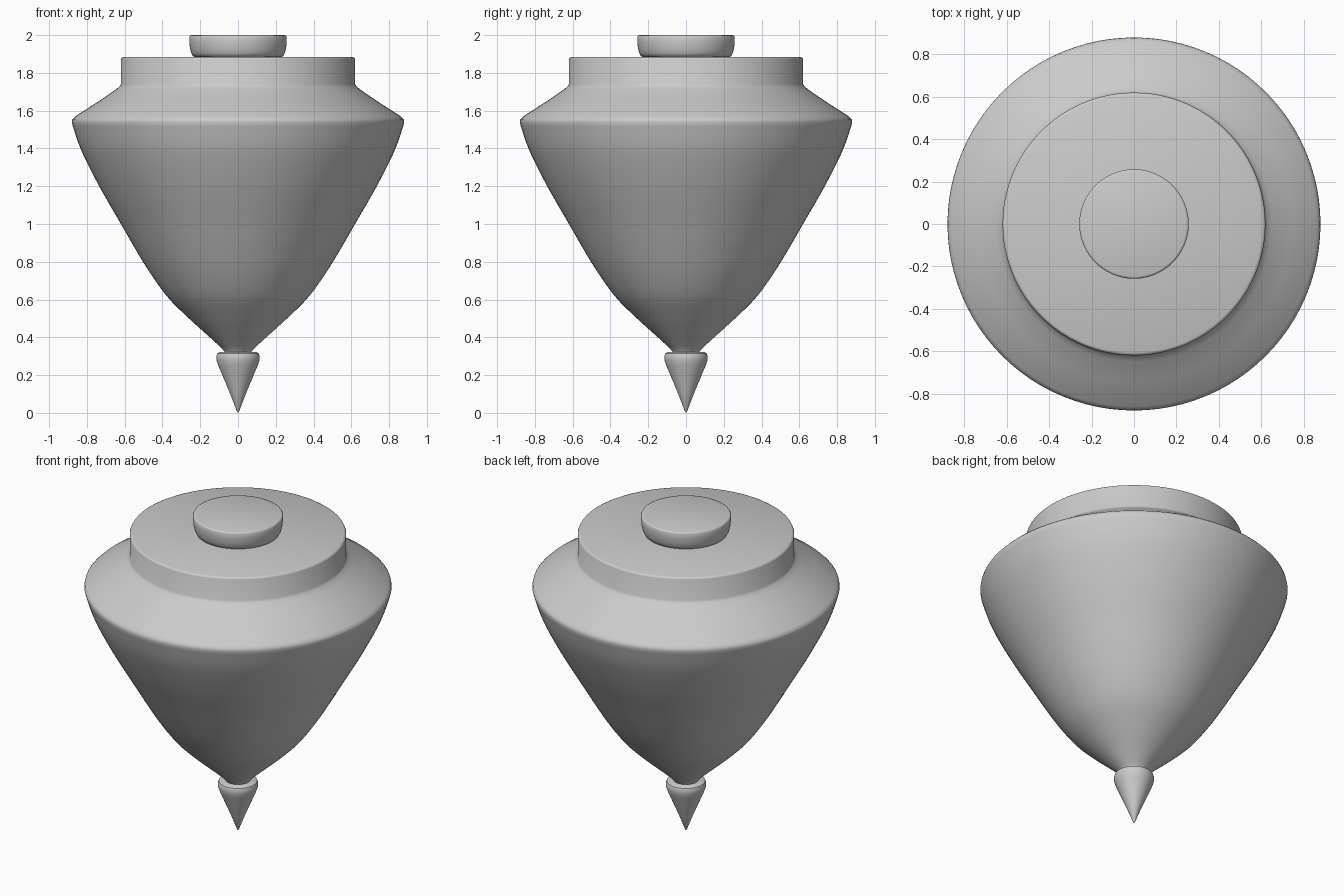
import bpy, bmesh, math

if "Cube" in bpy.data.objects:
    bpy.data.objects.remove(bpy.data.objects["Cube"])

SEGMENTS = 96


def spline(pts, steps=5):
    """Catmull-Rom curve through (radius, height) points."""
    p = [pts[0]] + pts + [pts[-1]]
    out = []
    for i in range(1, len(p) - 2):
        for s in range(steps):
            t = s / steps
            out.append(tuple(
                0.5 * (2 * b + (c - a) * t + (2 * a - 5 * b + 4 * c - d) * t ** 2
                       + (3 * b - a - 3 * c + d) * t ** 3)
                for a, b, c, d in zip(*p[i - 1:i + 3])))
    return out + [pts[-1]]


def lathe(name, profile, angle=35):
    """Revolve a (radius, height) profile around z."""
    bm = bmesh.new()
    verts = [bm.verts.new((r, 0, z)) for r, z in profile]
    edges = [bm.edges.new(pair) for pair in zip(verts, verts[1:])]
    bmesh.ops.spin(bm, geom=verts + edges, axis=(0, 0, 1), cent=(0, 0, 0),
                   angle=math.tau, steps=SEGMENTS, use_duplicate=False)
    bmesh.ops.remove_doubles(bm, verts=bm.verts, dist=1e-5)
    bmesh.ops.recalc_face_normals(bm, faces=bm.faces)
    mesh = bpy.data.meshes.new(name)
    bm.to_mesh(mesh)
    bm.free()
    obj = bpy.data.objects.new(name, mesh)
    bpy.context.collection.objects.link(obj)
    bpy.ops.object.select_all(action='DESELECT')
    obj.select_set(True)
    bpy.context.view_layer.objects.active = obj
    bpy.ops.object.shade_smooth_by_angle(angle=math.radians(angle))
    return obj


# Pointed metal tip with a rounded collar
lathe("tip", [(0, 0), (0.006, 0.008), (0.045, 0.11), (0.104, 0.25), (0.114, 0.28),
              (0.115, 0.30), (0.11, 0.315), (0.098, 0.322), (0, 0.322)])

# Body: swelling flank, rounded rim, sloped shoulder and stepped flat cap
flank = spline([(0.07, 0.32), (0.09, 0.345), (0.155, 0.405), (0.26, 0.50),
                (0.37, 0.61), (0.465, 0.74), (0.545, 0.87), (0.62, 1.0),
                (0.735, 1.20), (0.83, 1.39), (0.875, 1.52)])
rim = [(0.88, 1.54), (0.877, 1.555), (0.862, 1.57)]
shoulder = [(0.74, 1.648), (0.65, 1.71), (0.628, 1.728), (0.62, 1.74)]
cap = [(0.62, 1.872), (0.616, 1.88), (0.606, 1.884), (0, 1.884)]
lathe("body", [(0, 0.32)] + flank + rim + shoulder + cap, 50)

# Top button with a rounded underside
lathe("button", [(0, 1.882), (0.22, 1.882), (0.238, 1.888), (0.248, 1.905),
                 (0.254, 1.93), (0.258, 1.96), (0.258, 1.99), (0.255, 1.997),
                 (0.247, 2.0), (0, 2.0)], 50)
